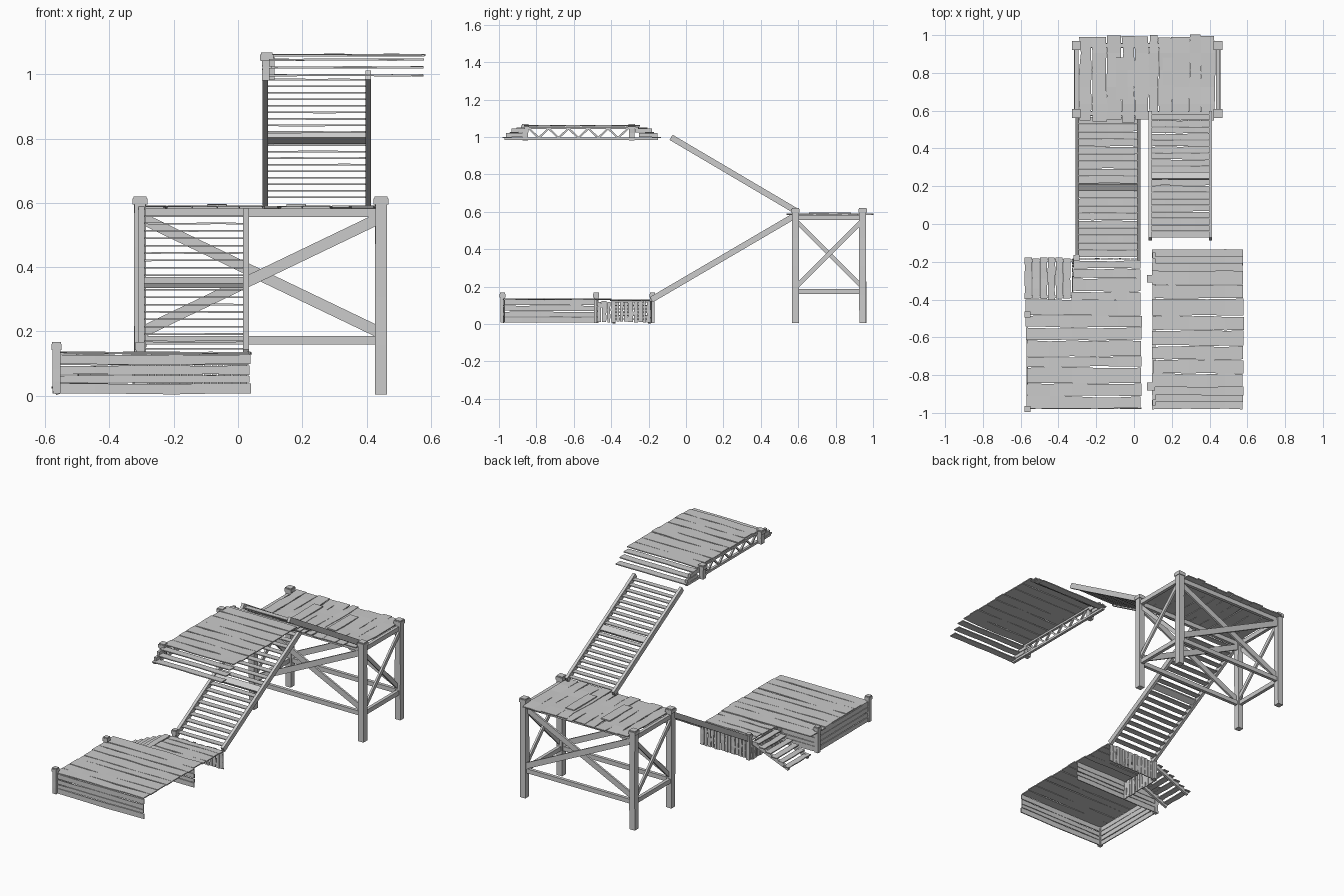
import bpy, bmesh, random
from mathutils import Vector as V

if "Cube" in bpy.data.objects:
    bpy.data.objects.remove(bpy.data.objects["Cube"])

random.seed(7)
Z = V((0, 0, 1))


def bar(bm, p, q, w, h, up=Z, jit=0.0, seg=1):
    """Rectangular timber from p to q: w across, h along 'up', optional worn wobble."""
    p, q = V(p), V(q)
    d = (q - p).normalized()
    side = d.cross(V(up)).normalized()
    n = side.cross(d)
    rings = []
    for i in range(seg + 1):
        c = p.lerp(q, i / seg)
        if i in (0, seg):
            c = c + d * random.uniform(-jit, jit)
        a, b = random.uniform(-jit, jit) * .6, random.uniform(-jit, jit) * .6
        c = c + n * random.uniform(-jit, jit) * .25
        rings.append([bm.verts.new(c + side * s + n * t) for s, t in
                      ((-w/2 + a, -h/2), (w/2 + b, -h/2), (w/2 + b, h/2), (-w/2 + a, h/2))])
    for r, s in zip(rings, rings[1:]):
        for k in range(4):
            bm.faces.new((r[k], r[(k+1) % 4], s[(k+1) % 4], s[k]))
    bm.faces.new(rings[0][::-1])
    bm.faces.new(rings[-1])


def part(name, build):
    bm = bmesh.new()
    build(bm)
    bmesh.ops.recalc_face_normals(bm, faces=bm.faces)
    me = bpy.data.meshes.new(name)
    bm.to_mesh(me)
    bm.free()
    bpy.context.collection.objects.link(bpy.data.objects.new(name, me))


def boards(name, a, b, step, count, thick, up=Z, jit=.006, gap=.004):
    """Row of boards: first spans edge a-b, stepping along vector 'step' for count boards."""
    a, b, step = V(a), V(b), V(step)
    cuts = [0] + [i + random.uniform(-.2, .2) for i in range(1, count)] + [count]

    def build(bm):
        for lo, hi in zip(cuts, cuts[1:]):
            o = step * (lo + hi) / 2
            bar(bm, a + o, b + o, (hi - lo) * step.length - gap, thick, up, jit, 5)
    part(name, build)


def posts(name, spots, z0, z1, w, cap):
    def build(bm):
        for x, y in spots:
            bar(bm, (x, y, z0), (x, y, z1 - .006), w, w, (0, 1, 0), .002, 4)
            bar(bm, (x, y, z1 - .025), (x, y, z1 - .006), cap, cap, (0, 1, 0))
            bar(bm, (x, y, z1 - .006), (x, y, z1), cap * .85, cap * .85, (0, 1, 0))
    part(name, build)


def stair(name, x0, x1, start, end):
    """Straight flight in the yz plane: stringers, two runs of flat treads, middle board."""
    a, b = V((0, *start)), V((0, *end))

    def rails(bm):
        for x in (x0 + .01, x1 - .01):
            o = V((x, 0, 0))
            bar(bm, a + o, b + o, .018, .032)
    part(name + "_stringers", rails)

    def treads(bm):
        for i in range(19):
            c = a.lerp(b, (i + .7) / 19.4)
            if i == 9:
                continue
            bar(bm, c + V((x0 + .014, 0, 0)), c + V((x1 - .014, 0, 0)),
                abs(b.y - a.y) / 19.4 - .003, .005, Z, .002, 4)
        c = a.lerp(b, .5)
        n = V((1, 0, 0)).cross(b - a)
        bar(bm, c + V((x0 + .015, 0, 0)), c + V((x1 - .015, 0, 0)), .04, .016, n)
    part(name + "_treads", treads)


# Lower landing: deck, board skirts and corner posts
boards("lower_deck", (-.57, -.98, .133), (.037, -.98, .133), (0, .0725, 0), 8, .006)
boards("lower_front_skirt", (-.565, -.975, .004), (.038, -.975, .004), (0, 0, .0315), 4, .006, (0, 1, 0), .003)
boards("lower_left_skirt", (-.565, -.975, .006), (-.565, -.48, .006), (0, 0, .031), 4, .006, (1, 0, 0), .003)
boards("lower_back_skirt", (-.565, -.475, .006), (.035, -.475, .006), (0, 0, .031), 4, .006, (0, 1, 0), .003)
posts("lower_posts", [(-.565, -.98), (-.565, -.48), (-.305, -.18)], .005, .167, .024, .032)

# Small deck behind it with vertical skirt boards
boards("small_deck", (-.325, -.405, .126), (.03, -.405, .126), (0, .053, 0), 4, .006)
boards("small_back_skirt", (-.325, -.185, .01), (-.325, -.185, .123), (.0237, 0, 0), 15, .006, (0, 1, 0), .003)
boards("small_left_skirt", (-.325, -.475, .01), (-.325, -.475, .12), (0, .0242, 0), 12, .006, (1, 0, 0), .003)


# Short side steps going down to the left
def side_steps(bm):
    for y in (-.385, -.195):
        bar(bm, (-.325, y, .11), (-.57, y, .012), .014, .022)
    for i in range(6):
        x = -.355 - i * .041
        z = .118 - i * .0185
        bar(bm, (x, -.397, z), (x, -.18, z), .038, .006, Z, .003, 4)


part("side_steps", side_steps)

# Two long flights
stair("lower_stair", -.31, .035, (-.185, .13), (.575, .575))
stair("upper_stair", .075, .415, (.59, .603), (-.08, .998))

# Middle tower: posts, rails, cross braces and deck
X, Y = (-.305, .445), (.585, .945)
posts("tower_posts", [(x, y) for x in X for y in Y], .005, .62, .037, .046)


def tower_frame(bm):
    sides = [((X[0], y), (X[1], y)) for y in Y] + [((x, Y[0]), (x, Y[1])) for x in X]
    for (ax, ay), (bx, by) in sides:
        for z in (.57, .173):
            bar(bm, (ax, ay, z), (bx, by, z), .02, .027)
        n = V((-(by - ay), bx - ax, 0)).normalized() * .006
        bh = .035 if bx != ax else .024
        bar(bm, V((ax, ay, .555)) + n, V((bx, by, .195)) + n, .012, bh)
        bar(bm, V((ax, ay, .195)) - n, V((bx, by, .555)) - n, .012, bh)


part("tower_frame", tower_frame)
boards("tower_deck", (-.288, .545, .587), (-.288, .995, .587), (.0717, 0, 0), 10, .006, Z, .009)
# loose short planks lying on the tower deck
part("loose_planks", lambda bm: [bar(bm, (x, .66, .592), (x, .88, .592), .06, .007, Z, .003, 3)
                                 for x in (-.065, .18)])

# Upper platform: deck with three steps on each end
boards("upper_deck", (.10, -.865, 1.06), (.577, -.865, 1.06), (0, .0775, 0), 8, .006)


def end_steps(bm):
    for s in (-1, 1):
        for off, z in ((.326, 1.046), (.362, 1.022), (.40, .997)):
            y = -.557 + s * off
            bar(bm, (.10, y, z), (.577, y, z), .045, .006, Z, .004, 5)


part("upper_end_steps", end_steps)


# Zigzag truss along the left side of the platform
def truss(bm):
    x = .105
    bar(bm, (x, -.97, .99), (x, -.15, .99), .016, .014)
    bar(bm, (x, -.865, 1.048), (x, -.25, 1.048), .016, .012)
    for s in (-1, 1):
        for off, w, z in ((.33, .09, 1.034), (.355, .10, 1.010)):
            y = -.557 + s * off
            bar(bm, (x, y - w/2, z), (x, y + w/2, z), .016, .02)
    n = 10
    for i in range(n):
        y0, y1 = -.84 + i * .053, -.84 + (i + 1) * .053
        z0, z1 = (.995, 1.045) if i % 2 else (1.045, .995)
        bar(bm, (x, y0, z0), (x, y1, z1), .010, .010)


part("upper_truss", truss)
posts("upper_posts", [(.09, -.86), (.09, -.29)], .982, 1.068, .03, .042)
